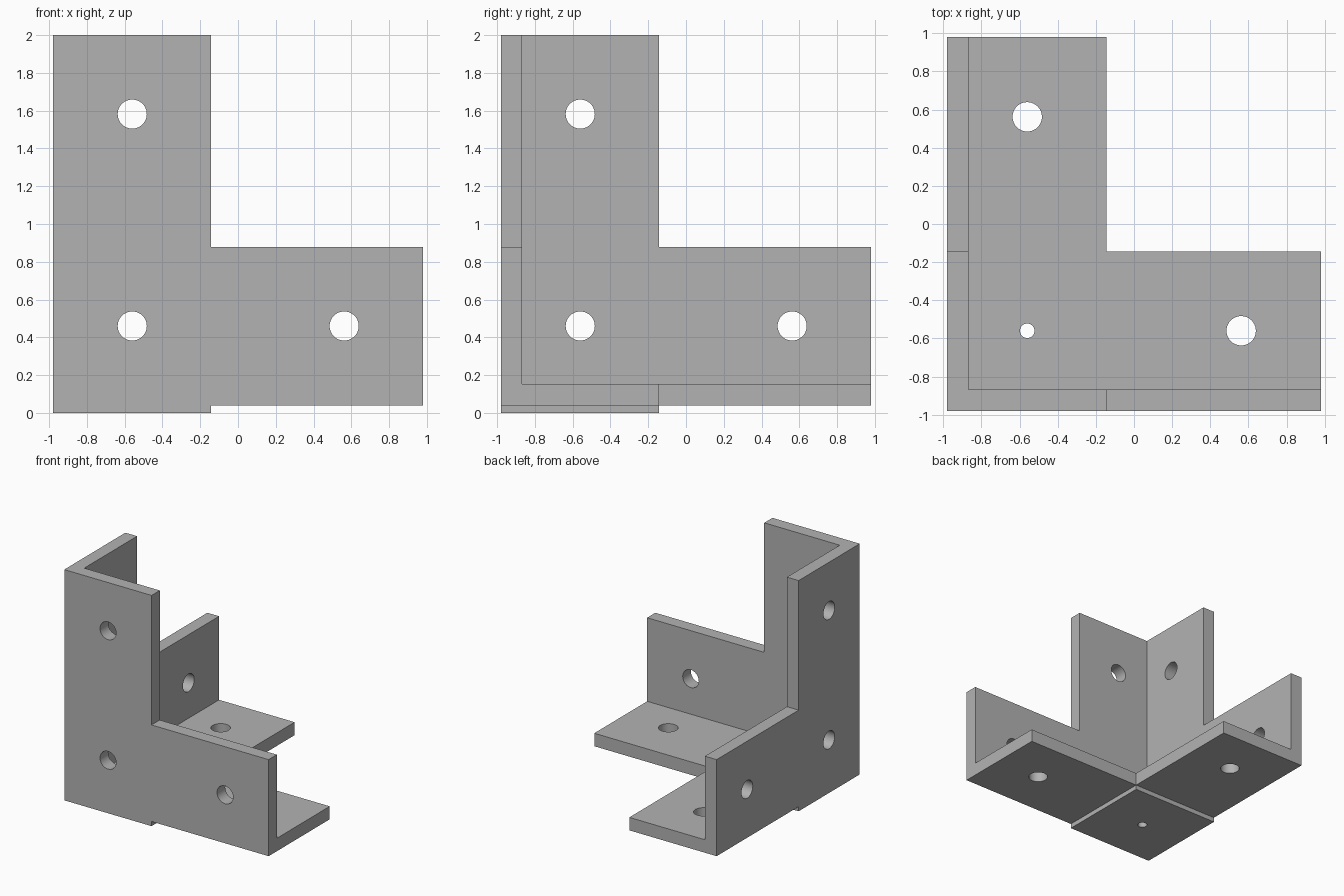
import bpy
from mathutils import Matrix, Vector

cube = bpy.data.objects.get("Cube")
if cube:
    bpy.data.objects.remove(cube, do_unlink=True)

HALF = 0.98      # half of the bracket's length
BASE = 0.04      # underside of the floor plate
LEG = 0.837      # width of each leg
WALL = 0.1125    # plate thickness
NEAR, FAR = 0.42, 1.542   # hole distances from the outer corner
CORNER = Vector((-HALF, -HALF, BASE))
LENGTH = 2 * HALF

grey = bpy.data.materials.new("bracket grey")
grey.use_nodes = True
grey.diffuse_color = (0.45, 0.45, 0.45, 1)
grey.node_tree.nodes["Principled BSDF"].inputs["Base Color"].default_value = grey.diffuse_color


def box(name, low, high):
    """Box between two points measured from the outer corner."""
    low, high = Vector(low), Vector(high)
    bpy.ops.mesh.primitive_cube_add(size=1, location=CORNER + (low + high) / 2)
    ob = bpy.context.object
    ob.name = name
    ob.data.transform(Matrix.Diagonal((high - low).to_4d()))
    return ob


def boolean(target, tool, operation):
    mod = target.modifiers.new(tool.name, "BOOLEAN")
    mod.operation = operation
    mod.solver = "EXACT"
    mod.object = tool
    bpy.context.view_layer.objects.active = target
    bpy.ops.object.modifier_apply(modifier=mod.name)
    bpy.data.objects.remove(tool, do_unlink=True)


def drill(axis, u, v, radius):
    """Hole through the plate that is perpendicular to the axis."""
    centre = [u, v]
    centre.insert(axis, WALL / 2)
    bpy.ops.mesh.primitive_cylinder_add(vertices=48, radius=radius, depth=0.4,
                                        location=CORNER + Vector(centre))
    tool = bpy.context.object
    tool.name = "hole_cutter"
    direction = Vector([float(i == axis) for i in range(3)])
    tool.data.transform(direction.to_track_quat("Z", "Y").to_matrix().to_4x4())
    boolean(bracket, tool, "DIFFERENCE")


# Solid block with the raised corner pad underneath
bracket = box("corner_bracket", (0, 0, 0), (LENGTH,) * 3)
boolean(bracket, box("corner_pad", (0, 0, -BASE), (LEG, LEG, WALL / 2)), "UNION")

# Hollow the inside, leaving three plates
boolean(bracket, box("inner_cutter", (WALL,) * 3, (3,) * 3), "DIFFERENCE")

# Notch each plate into an L shape
for axis in range(3):
    low, high = [LEG] * 3, [3] * 3
    low[axis] = -1
    boolean(bracket, box("notch_cutter", low, high), "DIFFERENCE")

# Screw holes: three per plate, with a small one in the floor corner
for axis in range(3):
    for u, v in ((NEAR, NEAR), (FAR, NEAR), (NEAR, FAR)):
        small = axis == 2 and u == v
        drill(axis, u, v, 0.038 if small else 0.077)

bracket.data.materials.clear()
bracket.data.materials.append(grey)
bpy.ops.object.select_all(action="DESELECT")
bracket.select_set(True)
bpy.context.view_layer.objects.active = bracket
bpy.ops.object.shade_smooth_by_angle()
